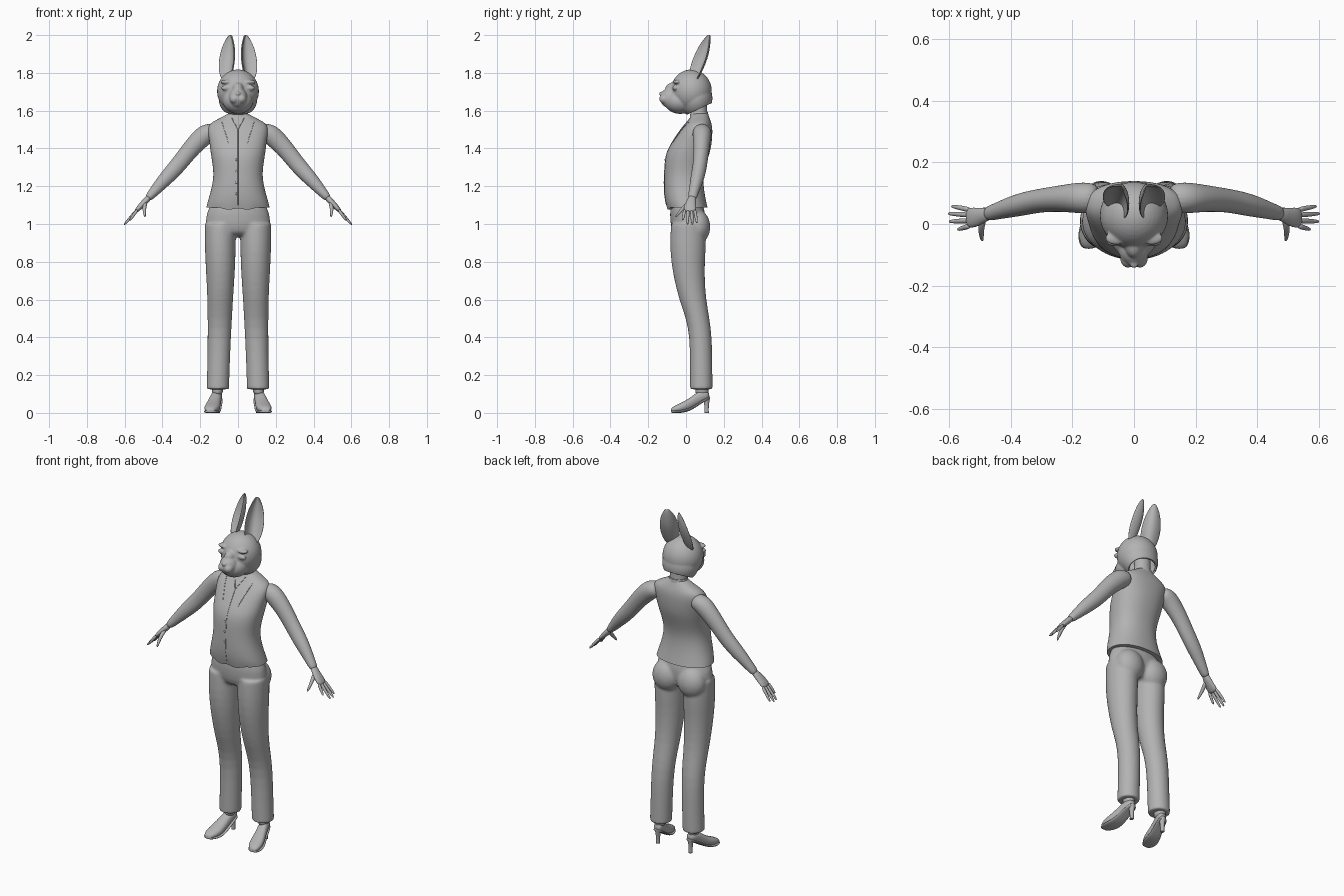
import bpy, bmesh, math
from mathutils import Vector, Matrix
from mathutils.bvhtree import BVHTree

cube = bpy.data.objects.get("Cube")
if cube:
    bpy.data.objects.remove(cube)

GREY = (0.45, 0.45, 0.45, 1)
mat = bpy.data.materials.new("plain grey")
mat.use_nodes = True
mat.diffuse_color = GREY
mat.node_tree.nodes["Principled BSDF"].inputs["Base Color"].default_value = GREY


# ---------- helpers ----------
def loft(bm, rings, n=24, power=2.0, crease=False):
    """Skin rings given as (centre, half axis, half axis)."""
    layer = bm.edges.layers.float.get("crease_edge") or bm.edges.layers.float.new("crease_edge")
    loops = []
    for c, u, v in rings:
        loop = []
        for i in range(n):
            a = math.tau * i / n
            k, s = math.cos(a), math.sin(a)
            k = math.copysign(abs(k) ** (2 / power), k)
            s = math.copysign(abs(s) ** (2 / power), s)
            loop.append(bm.verts.new(c + u * k + v * s))
        loops.append(loop)
    faces = []
    for a, b in zip(loops, loops[1:]):
        for i in range(n):
            j = (i + 1) % n
            faces.append(bm.faces.new((a[i], a[j], b[j], b[i])))
    for loop in (loops[0], loops[-1]):
        cap = bm.faces.new(loop)
        faces.append(cap)
        if crease:
            for e in cap.edges:
                e[layer] = 1.0
    bmesh.ops.recalc_face_normals(bm, faces=faces)


def slices(rows):
    """Level rings from rows of height, x range and y range."""
    return [(Vector(((x0 + x1) / 2, (y0 + y1) / 2, z)),
             Vector(((x1 - x0) / 2, 0, 0)), Vector((0, (y1 - y0) / 2, 0)))
            for z, x0, x1, y0, y1 in rows]


def tube(points):
    """Rings along a path of (x, y, z, radius, depth radius)."""
    cs = [Vector(p[:3]) for p in points]
    rings = []
    for i, p in enumerate(points):
        d = (cs[min(i + 1, len(cs) - 1)] - cs[max(i - 1, 0)]).normalized()
        v = Vector((0, 1, 0))
        v = (v - d * v.dot(d)).normalized()
        rings.append((cs[i], d.cross(v) * p[3], v * p[4]))
    return rings


def ball(bm, c, r):
    bmesh.ops.create_uvsphere(bm, u_segments=32, v_segments=20, radius=1,
                              matrix=Matrix.Translation(c) @ Matrix.Diagonal((*r, 1)))


def finish(name, bm, mirror=False, subsurf=2, sharp=False, voxel=0, solid=0):
    me = bpy.data.meshes.new(name)
    bm.to_mesh(me)
    bm.free()
    me.shade_smooth()
    if sharp:
        me.set_sharp_from_angle(angle=math.radians(55))
    me.materials.append(mat)
    ob = bpy.data.objects.new(name, me)
    bpy.context.scene.collection.objects.link(ob)
    if mirror:
        ob.modifiers.new("mirror", 'MIRROR').use_mirror_merge = False
    if solid:
        m = ob.modifiers.new("thickness", 'SOLIDIFY')
        m.thickness = solid
        m.offset = -1
    if subsurf:
        m = ob.modifiers.new("round", 'SUBSURF')
        m.levels = m.render_levels = subsurf
    if voxel:
        m = ob.modifiers.new("fuse", 'REMESH')
        m.mode = 'VOXEL'
        m.voxel_size = voxel
        m.use_smooth_shade = True
        m = ob.modifiers.new("soften", 'SMOOTH')
        m.factor, m.iterations = 0.5, 6
    return ob


# ---------- trousers: pelvis, seat and legs fused ----------
bm = bmesh.new()
loft(bm, slices([(z, -r, r, a, b) for z, r, a, b in (
    (1.13, .146, -.085, .09), (1.05, .17, -.086, .105), (.98, .177, -.082, .1),
    (.93, .13, -.06, .08))]))
LEG = ((1.0, .01, .176, -.08, .1), (.9, .012, .177, -.086, .108), (.8, .013, .173, -.08, .1),
       (.7, .019, .167, -.062, .1), (.6, .026, .163, -.037, .107), (.5, .031, .161, 0, .125),
       (.4, .037, .161, .019, .138), (.25, .043, .163, .021, .14), (.125, .047, .167, .021, .141))
for s in (1, -1):
    loft(bm, slices([(z, s * a, s * b, c, d) for z, a, b, c, d in LEG]), crease=True)
    ball(bm, (s * .082, .06, .985), (.084, .069, .09))
finish("trousers", bm, subsurf=1, voxel=.008)

# ---------- waistcoat ----------
bm = bmesh.new()
loft(bm, slices([(z, -r, r, a, b) for z, r, a, b in (
    (1.088, .168, -.1, .114), (1.12, .161, -.111, .107), (1.18, .142, -.117, .095),
    (1.26, .127, -.115, .09), (1.34, .139, -.112, .114), (1.39, .147, -.1, .13),
    (1.44, .152, -.07, .138), (1.5, .163, -.03, .141), (1.535, .15, 0, .135),
    (1.56, .095, .02, .125), (1.585, .052, .03, .115))]), n=32, power=2.25, crease=True)
for v in bm.verts:
    if v.co.z < 1.1 and v.co.y < 0:     # pointed front hem
        v.co.z -= .018 * max(0, 1 - abs(abs(v.co.x) - .05) / .05)
vest = finish("waistcoat", bm, sharp=True)

# ---------- seams and buttons laid on the waistcoat front ----------
bpy.context.view_layer.update()
tree = BVHTree.FromObject(vest, bpy.context.evaluated_depsgraph_get())


def on_front(x, z):
    hit = tree.ray_cast(Vector((x, -1, z)), Vector((0, 1, 0)))[0]
    return hit if hit else Vector((x, 0, z))


def seam(name, a, b, steps=14):
    cu = bpy.data.curves.new(name, 'CURVE')
    cu.dimensions = '3D'
    cu.bevel_depth = .0018
    cu.bevel_resolution = 1
    sp = cu.splines.new('POLY')
    sp.points.add(steps)
    for i, p in enumerate(sp.points):
        t = i / steps
        p.co = (*on_front(a[0] + (b[0] - a[0]) * t, a[1] + (b[1] - a[1]) * t), 1)
    cu.materials.append(mat)
    bpy.context.scene.collection.objects.link(bpy.data.objects.new(name, cu))


seam("front_closure", (0, 1.5), (0, 1.1))
for s, side in ((1, "left"), (-1, "right")):
    seam(side + "_neckline", (s * .035, 1.565), (0, 1.5))
    seam(side + "_dart", (s * .085, 1.54), (s * .05, 1.43))
bm = bmesh.new()
for z in (1.16, 1.22, 1.28, 1.34):
    ball(bm, on_front(-.008, z), (.006, .004, .006))
finish("buttons", bm, subsurf=0)

# ---------- neck and collar ----------
bm = bmesh.new()
loft(bm, slices([(z, -r, r, .07 - r * .9, .07 + r * .9) for z, r in
                 ((1.55, .055), (1.6, .046), (1.65, .046), (1.7, .05))]))
finish("neck", bm, subsurf=1)
bm = bmesh.new()
loft(bm, slices([(1.57, -.058, .058, .02, .12), (1.594, -.051, .051, .024, .117)]), crease=True)
finish("collar", bm, sharp=True)

# ---------- arms, hands ----------
bm = bmesh.new()
loft(bm, tube([(.11, .085, 1.495, .04, .045), (.165, .085, 1.482, .054, .052),
               (.205, .084, 1.445, .053, .047), (.25, .082, 1.398, .047, .042),
               (.312, .075, 1.318, .044, .038), (.355, .066, 1.27, .042, .038),
               (.4, .055, 1.222, .036, .034), (.45, .04, 1.165, .026, .026),
               (.482, .031, 1.13, .019, .024)]), n=20)
finish("arms", bm, mirror=True)

bm = bmesh.new()
loft(bm, tube([(.465, .036, 1.15, .017, .02), (.49, .028, 1.12, .017, .025),
               (.52, .02, 1.09, .015, .034), (.545, .02, 1.062, .01, .034)]), n=16)
# finger base y, tip x, tip y, tip z
for y0, x1, y1, z1 in ((.046, .592, .058, 1.005), (.029, .603, .034, .996),
                       (.011, .6, .008, .998), (-.006, .572, -.018, 1.02)):
    a, b = Vector((.532, y0, 1.077)), Vector((x1, y1, z1))
    loft(bm, tube([(*a.lerp(b, t), r, r) for t, r in
                   ((0, .009), (.4, .0088), (.8, .007), (.96, .005), (1, .002))]), n=10)
loft(bm, tube([(.488, .018, 1.115, .012, .012), (.497, -.012, 1.088, .011, .011),
               (.495, -.04, 1.055, .008, .008), (.492, -.056, 1.035, .004, .004)]), n=10)
finish("hands", bm, mirror=True, subsurf=1)

# ---------- high heeled shoes and ankles ----------
SHOE = ((-.081, .004, .02, .147, .014), (-.066, .002, .036, .145, .031),
        (-.025, .002, .054, .137, .043), (.02, .012, .078, .128, .036),
        (.06, .038, .112, .118, .03), (.1, .064, .122, .11, .028), (.124, .075, .11, .106, .02))


def along_y(rows):
    return [(Vector((x, y, (a + b) / 2)), Vector((w, 0, 0)), Vector((0, 0, (b - a) / 2)))
            for y, a, b, x, w in rows]


bm = bmesh.new()
loft(bm, along_y(SHOE), n=20, power=2.3)
loft(bm, along_y([(y, a - .003, a + .012, x, w + .003) for y, a, b, x, w in SHOE]), n=20, power=3)
loft(bm, tube([(.107, .108, .085, .021, .021), (.107, .109, .06, .014, .015),
               (.107, .109, .03, .01, .011), (.107, .109, .0, .011, .012)]), n=16, crease=True)
finish("shoes", bm, mirror=True)
bm = bmesh.new()
loft(bm, slices([(.09, .082, .138, .045, .122), (.13, .077, .139, .052, .12),
                 (.19, .077, .14, .05, .118)]))
finish("ankles", bm, mirror=True, subsurf=1)

# ---------- head: fused volumes, then opened under the back like a mask ----------
bm = bmesh.new()
for c, r in (((0, .028, 1.703), (.111, .109, .115)), ((0, .05, 1.665), (.103, .09, .1)),
             ((0, -.03, 1.65), (.08, .085, .067)), ((0, -.082, 1.667), (.05, .055, .055)),
             ((0, -.06, 1.715), (.032, .05, .036)), ((0, -.13, 1.69), (.014, .014, .01))):
    ball(bm, c, r)
for s in (1, -1):
    ball(bm, (s * .019, -.11, 1.662), (.026, .032, .026))   # muzzle pads
    ball(bm, (s * .064, -.057, 1.72), (.026, .015, .014))   # closed eyes
    ball(bm, (s * .058, -.046, 1.752), (.036, .022, .012))  # brows
solid_head = finish("head_volume", bm, subsurf=0, voxel=.0045)
bpy.context.view_layer.update()
dg = bpy.context.evaluated_depsgraph_get()
baked = bpy.data.meshes.new_from_object(solid_head.evaluated_get(dg))
bpy.data.objects.remove(solid_head)
bm = bmesh.new()
bm.from_mesh(baked)
bpy.data.meshes.remove(baked)
bmesh.ops.bisect_plane(bm, geom=bm.verts[:] + bm.edges[:] + bm.faces[:], plane_co=(0, .14, 1.642),
                       plane_no=(0, .075, -.16), clear_outer=True)
finish("head", bm, subsurf=0, solid=.01)

# ---------- cupped ears opening forward and outward ----------
bm = bmesh.new()
yaw = math.radians(40)
across = Vector((math.cos(yaw), math.sin(yaw), 0))
opening = Vector((math.sin(yaw), -math.cos(yaw), 0))
EAR = ((.058, .045, 1.765, .026), (.055, .058, 1.8, .042), (.049, .077, 1.85, .05),
       (.044, .095, 1.9, .048), (.042, .108, 1.95, .035), (.042, .117, 1.985, .017),
       (.042, .12, 2.001, .003))
rows = []
for x, y, z, w in EAR:
    rows.append([bm.verts.new(Vector((x, y, z)) + across * w * u + opening * w * (u * u - .4) * .8)
                 for u in [i / 4 - 1 for i in range(9)]])
for a, b in zip(rows, rows[1:]):
    for i in range(8):
        bm.faces.new((a[i], a[i + 1], b[i + 1], b[i]))
finish("ears", bm, mirror=True, solid=.007)
